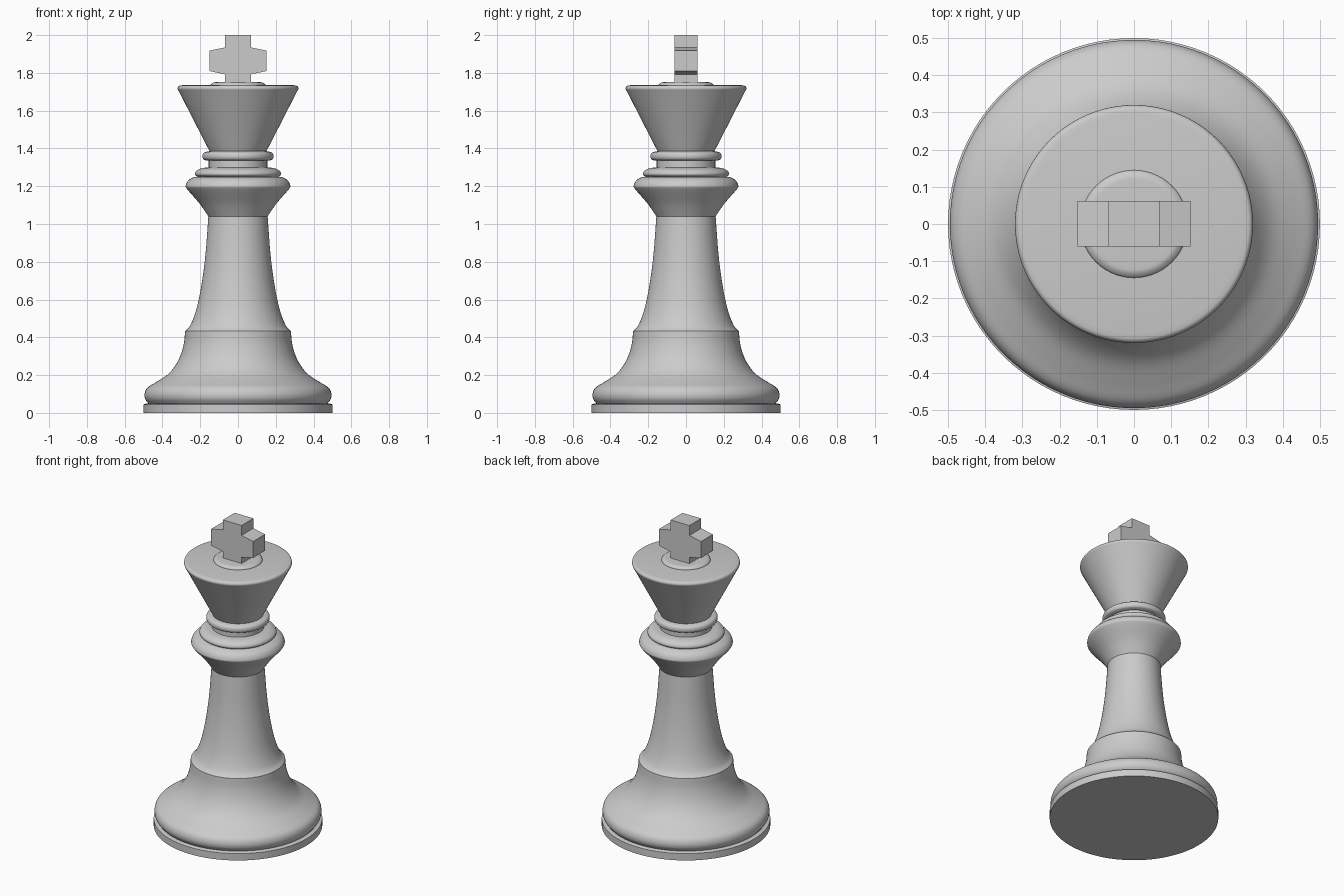
import bpy, bmesh, math
from mathutils import Vector

if "Cube" in bpy.data.objects:
    bpy.data.objects.remove(bpy.data.objects["Cube"], do_unlink=True)

SEGMENTS = 96
grey = bpy.data.materials.new("grey")
grey.use_nodes = True
grey.diffuse_color = (0.6, 0.6, 0.6, 1)
grey.node_tree.nodes["Principled BSDF"].inputs["Base Color"].default_value = grey.diffuse_color


def finish(name, bm, smooth):
    bmesh.ops.recalc_face_normals(bm, faces=bm.faces)
    mesh = bpy.data.meshes.new(name)
    bm.to_mesh(mesh)
    bm.free()
    mesh.materials.append(grey)
    obj = bpy.data.objects.new(name, mesh)
    bpy.context.collection.objects.link(obj)
    if smooth:
        bpy.ops.object.select_all(action="DESELECT")
        obj.select_set(True)
        bpy.context.view_layer.objects.active = obj
        bpy.ops.object.shade_smooth_by_angle(angle=math.radians(35))
    return obj


def curve(points, steps=4):
    """Smooth curve through a few (radius, height) points."""
    p = [Vector(q) for q in points]
    p = [2 * p[0] - p[1]] + p + [2 * p[-1] - p[-2]]
    out = []
    for a, b, c, d in zip(p, p[1:], p[2:], p[3:]):
        for i in range(steps):
            t = i / steps
            out.append((2 * b + (c - a) * t + (2 * a - 5 * b + 4 * c - d) * t ** 2
                        + (3 * b - a - 3 * c + d) * t ** 3) / 2)
    return [tuple(q) for q in out + [p[-2]]]


def lathe(name, profile):
    """Turn an outline around the z axis, closed with caps on the axis."""
    bm = bmesh.new()
    line = [(0, profile[0][1])] + list(profile) + [(0, profile[-1][1])]
    verts = [bm.verts.new((r, 0, z)) for r, z in line]
    edges = [bm.edges.new(pair) for pair in zip(verts, verts[1:])]
    bmesh.ops.spin(bm, geom=verts + edges, cent=(0, 0, 0), axis=(0, 0, 1),
                   angle=math.tau, steps=SEGMENTS, use_duplicate=False)
    bmesh.ops.remove_doubles(bm, verts=bm.verts, dist=0.0001)
    return finish(name, bm, True)


# Foot and pedestal
lathe("foot_plate", [(0.5, 0), (0.5, 0.045), (0.485, 0.05)])
lathe("pedestal", curve([(0.475, 0.05), (0.492, 0.075), (0.494, 0.105), (0.478, 0.135),
                         (0.43, 0.165), (0.365, 0.21), (0.315, 0.28), (0.288, 0.36),
                         (0.28, 0.433)]))

# Tapering stem
lathe("stem", curve([(0.28, 0.433), (0.252, 0.465), (0.22, 0.55), (0.193, 0.68),
                     (0.172, 0.84), (0.157, 1.04)]))

# Collar and rings
lathe("collar", [(0.157, 1.04)] + curve([(0.16, 1.045), (0.205, 1.11), (0.268, 1.183),
                                        (0.277, 1.203), (0.262, 1.232), (0.23, 1.25)]))
lathe("collar_ring", curve([(0.215, 1.25), (0.228, 1.262), (0.222, 1.28), (0.195, 1.295),
                            (0.155, 1.3)]))
lathe("neck", [(0.155, 1.29), (0.155, 1.35)])
lathe("neck_ring", curve([(0.165, 1.335), (0.183, 1.343), (0.188, 1.36), (0.18, 1.378),
                          (0.15, 1.386)]))

# Flared head with rounded rim and a small cap
lathe("head", [(0.148, 1.38)] + curve([(0.312, 1.7), (0.32, 1.717), (0.313, 1.731),
                                      (0.295, 1.735)]))
lathe("cap", curve([(0.145, 1.73), (0.143, 1.74), (0.13, 1.749), (0.115, 1.751)]))

# Cross with arms that taper outward
half = [(0.068, 1.745), (0.068, 1.792), (0.152, 1.81), (0.152, 1.918), (0.068, 1.935),
        (0.068, 2.0)]
outline = half + [(-x, z) for x, z in reversed(half)]
bm = bmesh.new()
face = bm.faces.new([bm.verts.new((x, -0.06, z)) for x, z in outline])
ext = bmesh.ops.extrude_face_region(bm, geom=[face])["geom"]
bmesh.ops.translate(bm, vec=(0, 0.122, 0),
                    verts=[v for v in ext if isinstance(v, bmesh.types.BMVert)])
finish("cross", bm, False)
